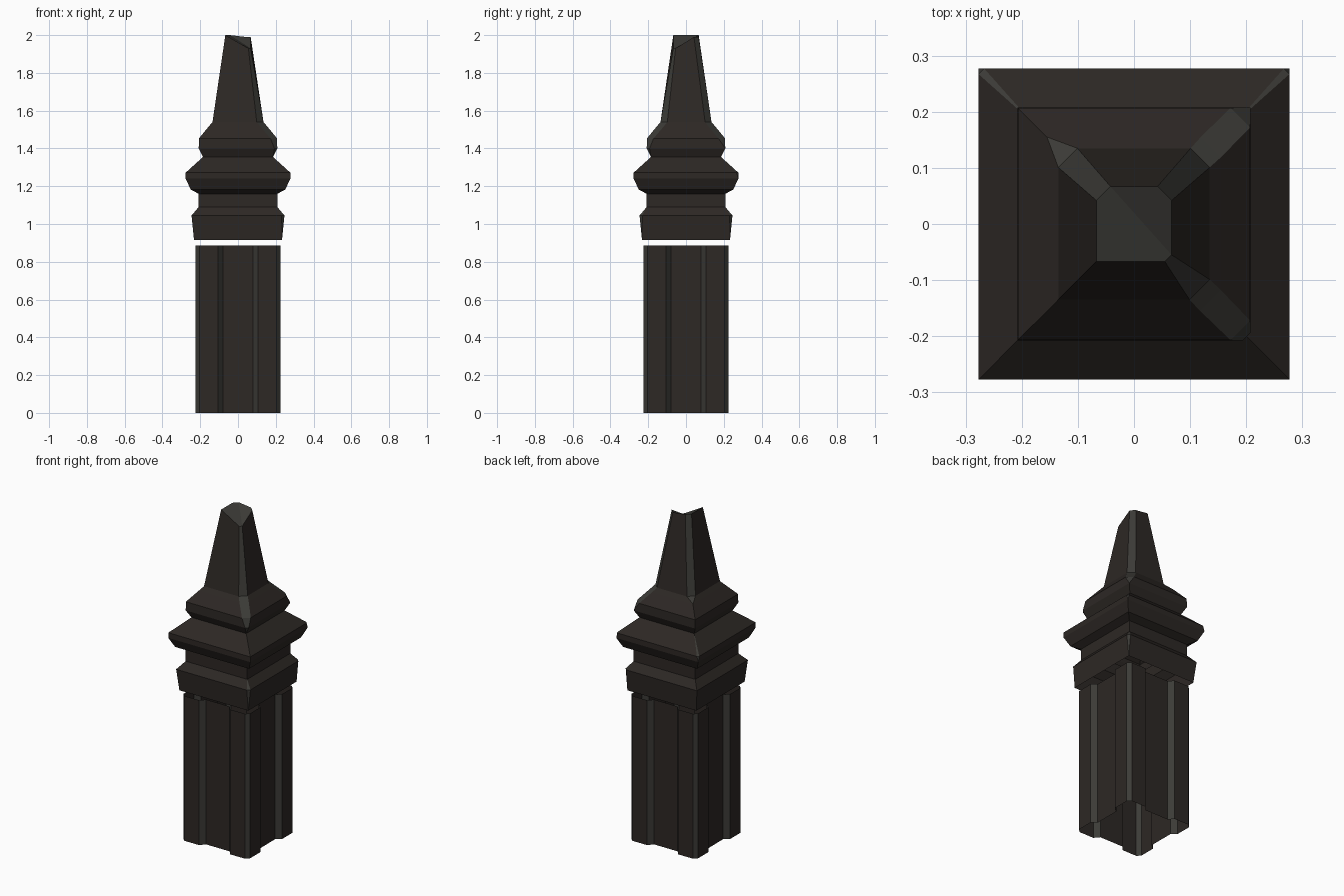
import bpy, bmesh, math
from mathutils import Matrix, Vector

if "Cube" in bpy.data.objects:
    bpy.data.objects.remove(bpy.data.objects["Cube"])


def material(name, rgb):
    m = bpy.data.materials.new(name)
    m.diffuse_color = (*rgb, 1)
    m.use_nodes = True
    m.node_tree.nodes["Principled BSDF"].inputs["Base Color"].default_value = m.diffuse_color
    return m


DARK = material("dark_wood", (0.026, 0.021, 0.018))
WORN = material("worn_edge", (0.045, 0.044, 0.038))


def loft(name, rings, worn, top_faces=()):
    """Skin stacked rings of points; worn(i) marks lighter edge strips."""
    bm = bmesh.new()
    rows = [[bm.verts.new(p) for p in r] for r in rings]
    n = len(rows[0])
    for a, b in zip(rows, rows[1:]):
        for i in range(n):
            j = (i + 1) % n
            f = bm.faces.new((a[i], a[j], b[j], b[i]))
            f.material_index = int(worn(i))
    for idx in top_faces:
        f = bm.faces.new([rows[-1][i] for i in idx])
        f.material_index = 1
    bmesh.ops.remove_doubles(bm, verts=bm.verts, dist=0.0005)
    me = bpy.data.meshes.new(name)
    bm.to_mesh(me)
    bm.free()
    me.materials.append(DARK)
    me.materials.append(WORN)
    ob = bpy.data.objects.new(name, me)
    bpy.context.collection.objects.link(ob)
    return ob


# Grooved square shaft, open at both ends
side = [(-0.205, -0.225), (-0.105, -0.225), (-0.08, -0.195),
        (0.08, -0.195), (0.105, -0.225), (0.205, -0.225)]
section = [Matrix.Rotation(k * math.pi / 2, 3, 'Z') @ Vector((x, y, 0))
           for k in range(4) for x, y in side]
loft("shaft", [[p + Vector((0, 0, z)) for p in section] for z in (0, 0.885)],
     lambda i: i % 2 == 1)

# Corners in order: front left, front right, back right, back left
CORNERS = [(-1, -1), (1, -1), (1, 1), (-1, 1)]


def ring(w, z, chips, drops=(0, 0, 0, 0)):
    pts = []
    for (sx, sy), c, d in zip(CORNERS, chips, drops):
        pair = [(sx * w, sy * (w - c), z - d), (sx * (w - c), sy * w, z - d)]
        pts += pair if sx * sy > 0 else pair[::-1]
    return pts


# Moulded cap and tapering spire: half width, height, chip size per corner
profile = [
    (0.233, 0.915, (0, 0, 0, 0)),
    (0.246, 1.045, (0, 0.015, 0.015, 0)),
    (0.208, 1.09, (0, 0, 0, 0)),
    (0.208, 1.16, (0, 0, 0, 0)),
    (0.25, 1.182, (0, 0, 0, 0)),
    (0.277, 1.24, (0, 0, 0, 0)),
    (0.277, 1.272, (0, 0, 0.01, 0.01)),
    (0.185, 1.355, (0, 0, 0, 0)),
    (0.208, 1.40, (0, 0.015, 0, 0)),
    (0.207, 1.453, (0, 0.035, 0.035, 0)),
    (0.155, 1.516, (0, 0.037, 0.036, 0)),
    (0.135, 1.54, (0, 0.036, 0.034, 0.034)),
]
rings = [ring(*p) for p in profile]
rings.append(ring(0.067, 2.0, (0, 0.012, 0.025, 0.025), (0, 0.07, 0.01, 0)))
loft("finial_cap", rings, lambda i: i % 2 == 0,
     [(0, 1, 2, 3, 6, 7), (3, 4, 5, 6)])
